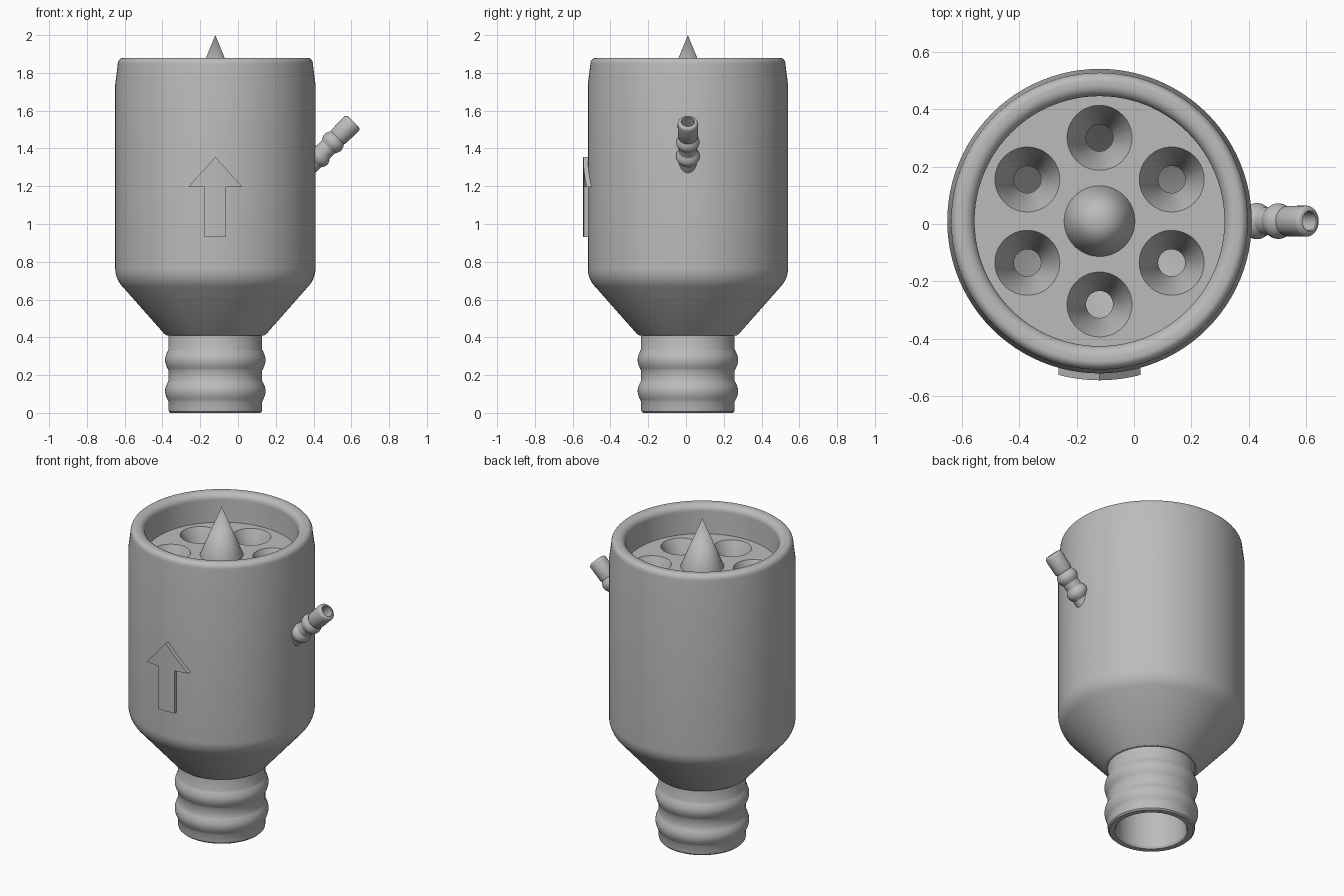
import bpy, bmesh
from math import sin, cos, pi, radians
from mathutils import Vector, Matrix

if "Cube" in bpy.data.objects:
    bpy.data.objects.remove(bpy.data.objects["Cube"])

AXIS = Vector((-0.12, 0.01, 0))      # main axis of the filter body
SEGMENTS = 96

grey = bpy.data.materials.new("plain grey")
grey.use_nodes = True
colour = (0.5, 0.5, 0.5, 1)
grey.diffuse_color = colour
grey.node_tree.nodes["Principled BSDF"].inputs["Base Color"].default_value = colour


def finish(name, bm, matrix):
    """Turn a bmesh into a named object."""
    bmesh.ops.recalc_face_normals(bm, faces=bm.faces)
    mesh = bpy.data.meshes.new(name)
    bm.to_mesh(mesh)
    bm.free()
    mesh.materials.append(grey)
    obj = bpy.data.objects.new(name, mesh)
    obj.matrix_world = matrix
    bpy.context.collection.objects.link(obj)
    return obj


def lathe(name, profile, matrix=Matrix.Translation(AXIS), closed=True, steps=SEGMENTS):
    """Revolve (radius, height) points around the local z axis."""
    bm = bmesh.new()
    verts = [bm.verts.new((r, 0, z)) for r, z in profile]
    edges = [bm.edges.new(pair) for pair in zip(verts, verts[1:])]
    if closed:
        edges.append(bm.edges.new((verts[-1], verts[0])))
    bmesh.ops.spin(bm, geom=verts + edges, cent=(0, 0, 0), axis=(0, 0, 1),
                   angle=2 * pi, steps=steps)
    bmesh.ops.remove_doubles(bm, verts=bm.verts, dist=0.0001)
    return finish(name, bm, matrix)


def arc(cr, cz, rad_r, rad_z, start, end, n=8):
    """Points on an elliptical arc, angles in degrees."""
    angles = [radians(start + (end - start) * i / n) for i in range(n + 1)]
    return [(cr + rad_r * cos(a), cz + rad_z * sin(a)) for a in angles]


def bulge(radius, height, centre, width, n=12):
    """Rounded bead on a straight tube."""
    return [(radius + height * sin(pi * i / n), centre + width * (i / n - 0.5))
            for i in range(n + 1)]


def boolean(obj, cutter, operation):
    mod = obj.modifiers.new("cut", "BOOLEAN")
    mod.operation = operation
    mod.solver = "EXACT"
    mod.object = cutter
    bpy.context.view_layer.objects.active = obj
    bpy.ops.object.modifier_apply(modifier=mod.name)
    bpy.data.objects.remove(cutter)


# Hollow body: shoulder cone, straight wall, tapered collar and rounded rim
outside = [(0.24, 0.41), (0.258, 0.41), (0.27, 0.418)]
outside += arc(0.39, 0.765, 0.14, 0.14, -45, 0, 10)
outside += [(0.53, 1.74), (0.517, 1.84)]
rim = arc(0.487, 1.845, 0.03, 0.035, 10, 90) + arc(0.475, 1.84, 0.04, 0.04, 90, 180)
inside = [(0.435, 0.78), (0.42, 0.73), (0.2, 0.50), (0.2, 0.41)]
body = lathe("body_shell", outside + rim + inside)

# Outlet neck with two beads and a softened open end
neck = [(0.2, 0.012), (0.207, 0), (0.238, 0), (0.246, 0.008), (0.248, 0.02)]
neck += bulge(0.248, 0.018, 0.115, 0.11) + bulge(0.248, 0.018, 0.28, 0.11)
neck += [(0.248, 0.44), (0.2, 0.44)]
outlet = lathe("outlet_neck", neck)

# Recessed inlet plate with six funnel holes
plate = lathe("inlet_plate", [(0, 1.70), (0.44, 1.70), (0.44, 1.54), (0, 1.54)], closed=False)
for i in range(6):
    a = radians(30 + 60 * i)
    spot = AXIS + Vector((cos(a), sin(a), 0)) * 0.29
    funnel = lathe("funnel_cutter",
                   [(0, 1.75), (0.113, 1.75), (0.113, 1.70), (0.047, 1.55), (0.047, 1.5), (0, 1.5)],
                   Matrix.Translation(spot), closed=False, steps=48)
    funnel.hide_render = True
    boolean(plate, funnel, "DIFFERENCE")

# Pointed flow divider in the middle
divider = lathe("centre_cone", [(0, 2.0), (0.123, 1.70), (0.123, 1.69), (0, 1.69)], closed=False)

# Slanted side port: hollow barbed tube, local z runs out to its tip
tube = [(0.033, -0.38), (0.05, -0.38)]
tube += bulge(0.048, 0.015, -0.26, 0.07) + bulge(0.048, 0.014, -0.155, 0.07)
tube += [(0.053, -0.11)] + arc(0.036, -0.018, 0.018, 0.018, 0, 90, 6) + [(0.033, -0.003)]
tilt = Matrix.Translation((0.612, AXIS.y, 1.542)) @ Matrix.Rotation(radians(45), 4, "Y")
port = lathe("side_port", tube, tilt, steps=48)

# Raised flow arrow that follows the curve of the wall
half = [(0, 1.355), (0.142, 1.197), (0.057, 1.197), (0.057, 0.93)]
outline = half + [(-x, z) for x, z in reversed(half[1:])]
bm = bmesh.new()
face = bm.faces.new([bm.verts.new((x, -0.47, z)) for x, z in outline])
grown = bmesh.ops.extrude_face_region(bm, geom=[face])["geom"]
bmesh.ops.translate(bm, vec=(0, -0.15, 0),
                    verts=[g for g in grown if isinstance(g, bmesh.types.BMVert)])
arrow = finish("flow_arrow", bm, Matrix.Translation(AXIS))
limit = lathe("arrow_limit", [(0, 0.8), (0.554, 0.8), (0.554, 1.5), (0, 1.5)], closed=False)
limit.hide_render = True
boolean(arrow, limit, "INTERSECT")

# Smooth shading with crisp edges
bpy.ops.object.select_all(action="DESELECT")
for obj in (body, outlet, plate, divider, port, arrow):
    obj.select_set(True)
bpy.context.view_layer.objects.active = body
bpy.ops.object.shade_smooth_by_angle(angle=radians(30))
